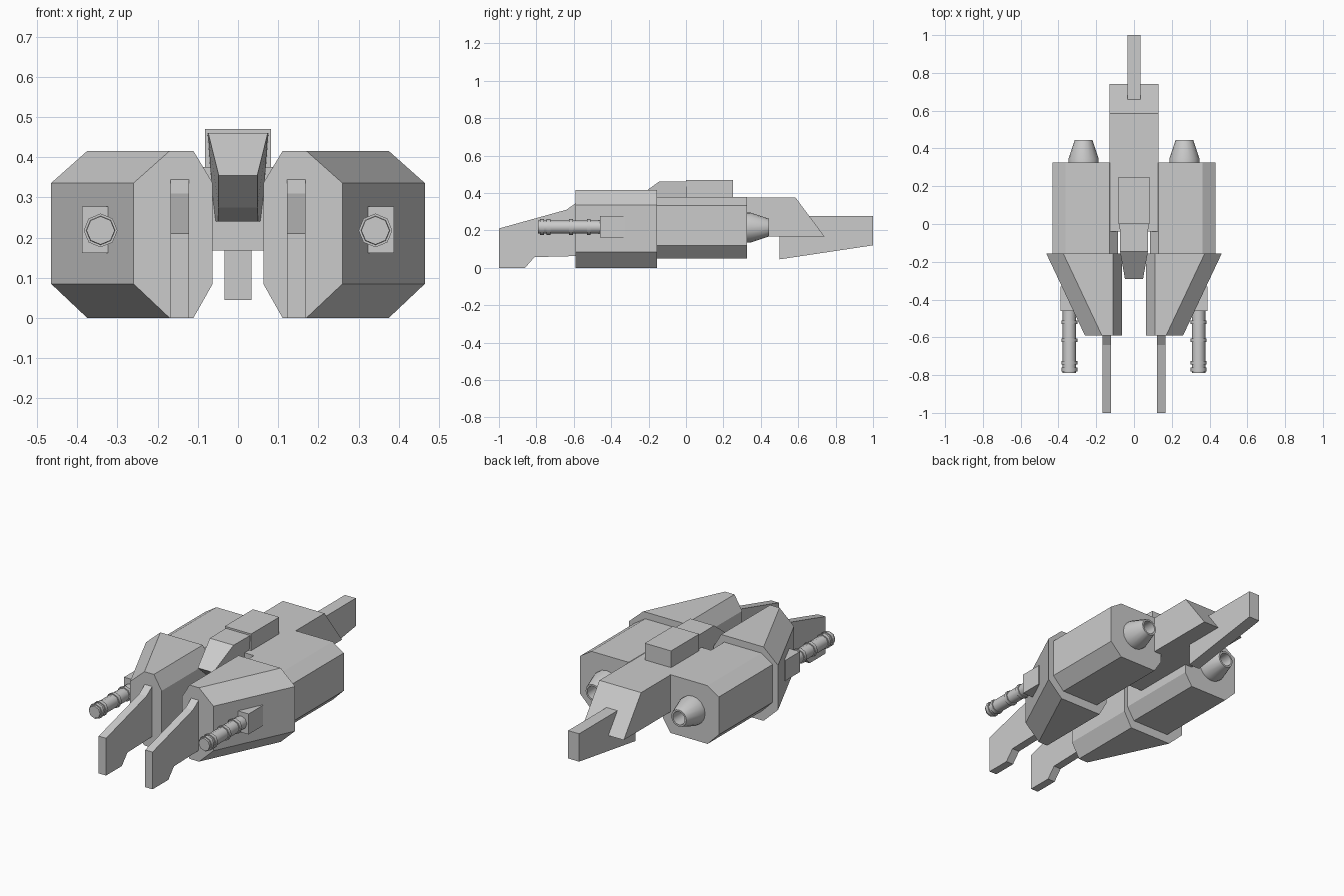
import bpy, bmesh
from math import cos, sin, pi, radians

if "Cube" in bpy.data.objects:
    bpy.data.objects.remove(bpy.data.objects["Cube"])


def loft(name, loops, mirror=False, smooth=False):
    """Skin a list of equal-length point loops and cap both ends."""
    bm = bmesh.new()
    rings = [[bm.verts.new(p) for p in loop] for loop in loops]
    n = len(rings[0])
    for a, b in zip(rings, rings[1:]):
        for i in range(n):
            j = (i + 1) % n
            bm.faces.new((a[i], a[j], b[j], b[i]))
    bm.faces.new(rings[0])
    bm.faces.new(rings[-1])
    bmesh.ops.recalc_face_normals(bm, faces=bm.faces[:])
    me = bpy.data.meshes.new(name)
    bm.to_mesh(me)
    bm.free()
    ob = bpy.data.objects.new(name, me)
    bpy.context.collection.objects.link(ob)
    if mirror:
        ob.modifiers.new("Mirror", 'MIRROR').use_mirror_merge = False
    if smooth:
        bpy.ops.object.select_all(action='DESELECT')
        ob.select_set(True)
        bpy.context.view_layer.objects.active = ob
        bpy.ops.object.shade_smooth_by_angle(angle=radians(50))
    return ob


def side_plate(name, profile, x0, x1, mirror=False):
    """Extrude a (y, z) profile between two x positions."""
    return loft(name, [[(x, y, z) for y, z in profile] for x in (x0, x1)], mirror)


def box(name, x0, x1, y0, y1, z0, z1, mirror=False):
    return side_plate(name, [(y0, z0), (y1, z0), (y1, z1), (y0, z1)], x0, x1, mirror)


def turned(name, x, z, profile, sides):
    """Revolve (y, radius) pairs about an axis along y; mirrored in x."""
    loops = [[(x + r * cos(2 * pi * i / sides), y, z + r * sin(2 * pi * i / sides))
              for i in range(sides)] for y, r in profile]
    return loft(name, loops, True, True)


def octagon(y, xi, xo, ci, co, z0, z1, ch_low, ch_high):
    """Chamfered section: inner/outer x with inner/outer corner cuts."""
    return [(xi + ci, y, z1), (xo - co, y, z1), (xo, y, z1 - ch_high), (xo, y, z0 + ch_low),
            (xo - co, y, z0), (xi + ci, y, z0), (xi, y, z0 + ch_low), (xi, y, z1 - ch_high)]


# Side pods: tapering armoured front, straight engine housing behind
loft("pod_front", [octagon(-0.59, 0.063, 0.26, 0.048, 0.09, 0, 0.416, 0.085, 0.08),
                   octagon(-0.155, 0.063, 0.465, 0.048, 0.09, 0, 0.416, 0.085, 0.08)], True)
loft("engine_housing", [octagon(y, 0.085, 0.432, 0.045, 0.07, 0.05, 0.378, 0.07, 0.045)
                        for y in (-0.17, 0.325)], True)

# Hollow engine nozzles
turned("engine_nozzle", 0.267, 0.215,
       [(0.31, 0.08), (0.345, 0.08), (0.445, 0.047), (0.445, 0.037), (0.36, 0.037)], 16)

# Front prongs
side_plate("front_prong", [(-1, 0), (-0.86, 0), (-0.81, 0.057), (-0.57, 0.063),
                           (-0.57, 0.345), (-0.59, 0.345), (-0.64, 0.31), (-1, 0.21)],
           0.122, 0.168, True)

# Guns: mounting block and ribbed barrel
box("gun_mount", 0.323, 0.388, -0.46, -0.33, 0.162, 0.277, True)
barrel = [(-0.79, 0.035)]
for y in (-0.78, -0.745, -0.625, -0.53):
    barrel += [(y, 0.036), (y, 0.042), (y + 0.02, 0.042), (y + 0.02, 0.036)]
barrel += [(-0.44, 0.036)]
turned("gun_barrel", 0.342, 0.218, barrel, 8)

# Central hull with sloped stern
side_plate("central_hull", [(-0.04, 0.168), (0.74, 0.168), (0.585, 0.376), (-0.04, 0.376)],
           -0.13, 0.13)

# Tail fin
side_plate("tail_fin", [(0.5, 0.045), (1, 0.12), (1, 0.277), (0.64, 0.277),
                        (0.64, 0.168), (0.5, 0.168)], -0.034, 0.034)

# Cabin: roof block and wedge-shaped nose narrowing downward and forward
box("roof_block", -0.082, 0.082, 0, 0.25, 0.36, 0.47)
nose = [(0.02, 0.46, 0.076), (-0.145, 0.46, 0.074), (-0.29, 0.355, 0.048),
        (-0.2, 0.275, 0.048), (-0.1, 0.24, 0.05), (0.02, 0.24, 0.06)]
loft("cabin_nose", [[(s * w, y, z) for y, z, w in nose] for s in (-1, 1)])
